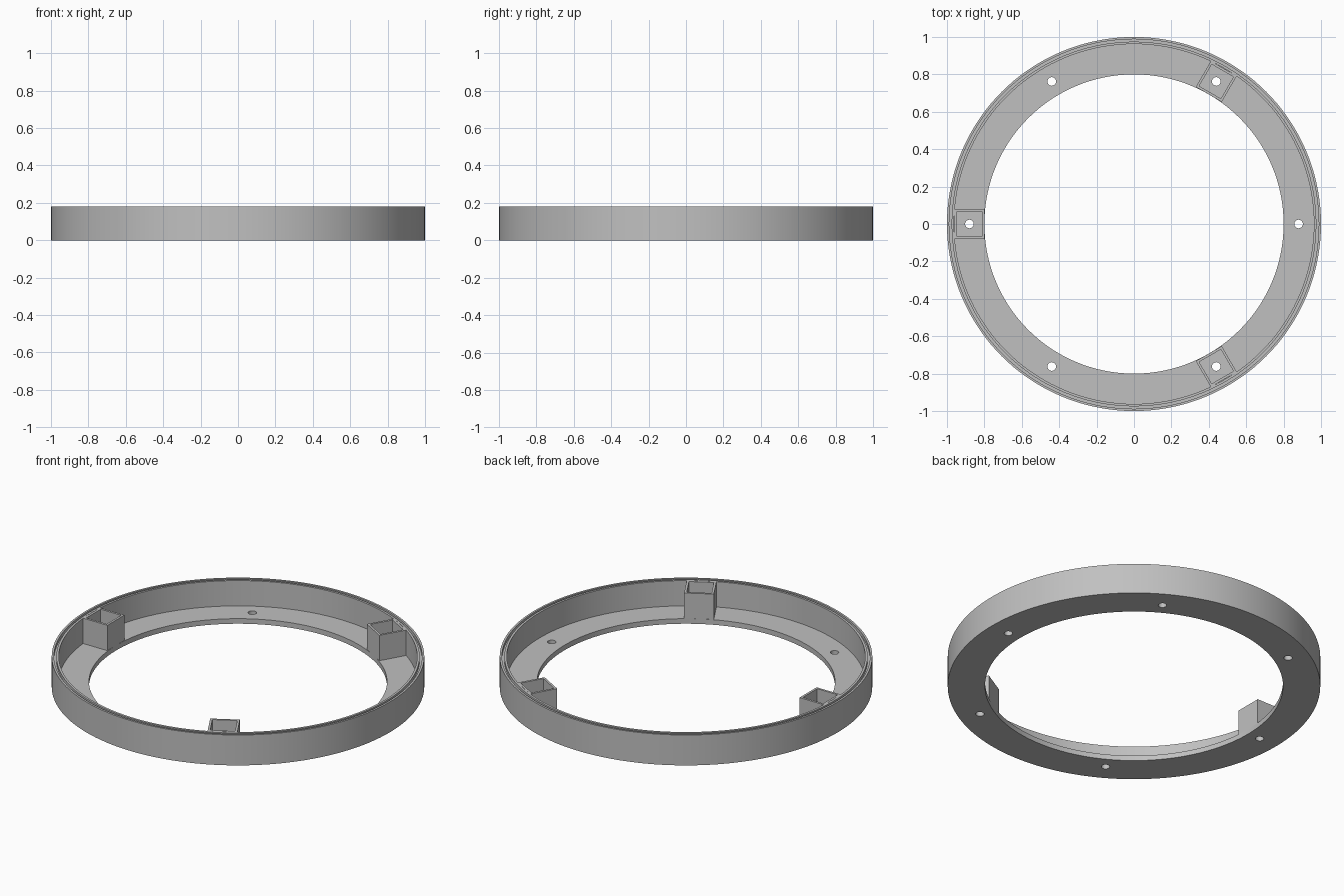
import bpy
import bmesh
from math import cos, sin, pi, radians, sqrt
from mathutils import Matrix

default_cube = bpy.data.objects.get("Cube")
if default_cube:
    bpy.data.objects.remove(default_cube, do_unlink=True)

HEIGHT = 0.18
FLOOR = 0.03
POST_RADIUS = 0.88

# Single plain grey plastic
grey = bpy.data.materials.new("grey plastic")
grey.use_nodes = True
colour = (0.53, 0.53, 0.53, 1)
grey.diffuse_color = colour
grey.node_tree.nodes["Principled BSDF"].inputs["Base Color"].default_value = colour


def lathe(name, profile, segments, start=0.0):
    """Revolve a closed (radius, z) profile around the z axis."""
    bm = bmesh.new()
    rings = []
    for i in range(segments):
        a = start + 2 * pi * i / segments
        rings.append([bm.verts.new((r * cos(a), r * sin(a), z)) for r, z in profile])
    n = len(profile)
    for i, ring in enumerate(rings):
        after = rings[(i + 1) % segments]
        for j in range(n):
            k = (j + 1) % n
            bm.faces.new((ring[j], after[j], after[k], ring[k]))
    bmesh.ops.recalc_face_normals(bm, faces=bm.faces)
    mesh = bpy.data.meshes.new(name)
    bm.to_mesh(mesh)
    bm.free()
    mesh.materials.append(grey)
    obj = bpy.data.objects.new(name, mesh)
    bpy.context.collection.objects.link(obj)
    return obj


# Ring: flat floor, outer wall, and a seal groove in the rim
groove = HEIGHT - 0.02
ring = lathe("ring_body", [
    (0.8, 0), (1, 0), (1, HEIGHT), (0.988, HEIGHT), (0.988, groove),
    (0.975, groove), (0.975, HEIGHT), (0.962, HEIGHT), (0.962, FLOOR), (0.8, FLOOR),
], 144)

# Six screw holes through the floor
bm = bmesh.new()
for i in range(6):
    a = radians(60 * i)
    bmesh.ops.create_cone(
        bm, cap_ends=True, segments=24, radius1=0.023, radius2=0.023, depth=0.2,
        matrix=Matrix.Translation((POST_RADIUS * cos(a), POST_RADIUS * sin(a), 0)))
cutter_mesh = bpy.data.meshes.new("hole_cutter")
bm.to_mesh(cutter_mesh)
bm.free()
cutter_mesh.materials.append(grey)
cutter = bpy.data.objects.new("hole_cutter", cutter_mesh)
bpy.context.collection.objects.link(cutter)

cut = ring.modifiers.new("screw_holes", "BOOLEAN")
cut.operation = "DIFFERENCE"
cut.solver = "EXACT"
cut.object = cutter
bpy.context.view_layer.update()
drilled = bpy.data.meshes.new_from_object(
    ring.evaluated_get(bpy.context.evaluated_depsgraph_get()))
ring.modifiers.clear()
ring.data = drilled
bpy.data.objects.remove(cutter, do_unlink=True)

bpy.ops.object.select_all(action="DESELECT")
ring.select_set(True)
bpy.context.view_layer.objects.active = ring
bpy.ops.object.shade_smooth_by_angle(angle=radians(30))

# Three open square sockets standing around alternate holes
outer, inner = 0.08 * sqrt(2), 0.067 * sqrt(2)
for label, angle in (("right", 180), ("back_left", 60), ("front_left", -60)):
    socket = lathe(label + "_socket", [
        (inner, FLOOR - 0.01), (outer, FLOOR - 0.01), (outer, HEIGHT), (inner, HEIGHT),
    ], 4, pi / 4)
    a = radians(angle)
    socket.location = (POST_RADIUS * cos(a), POST_RADIUS * sin(a), 0)
    socket.rotation_euler.z = a
